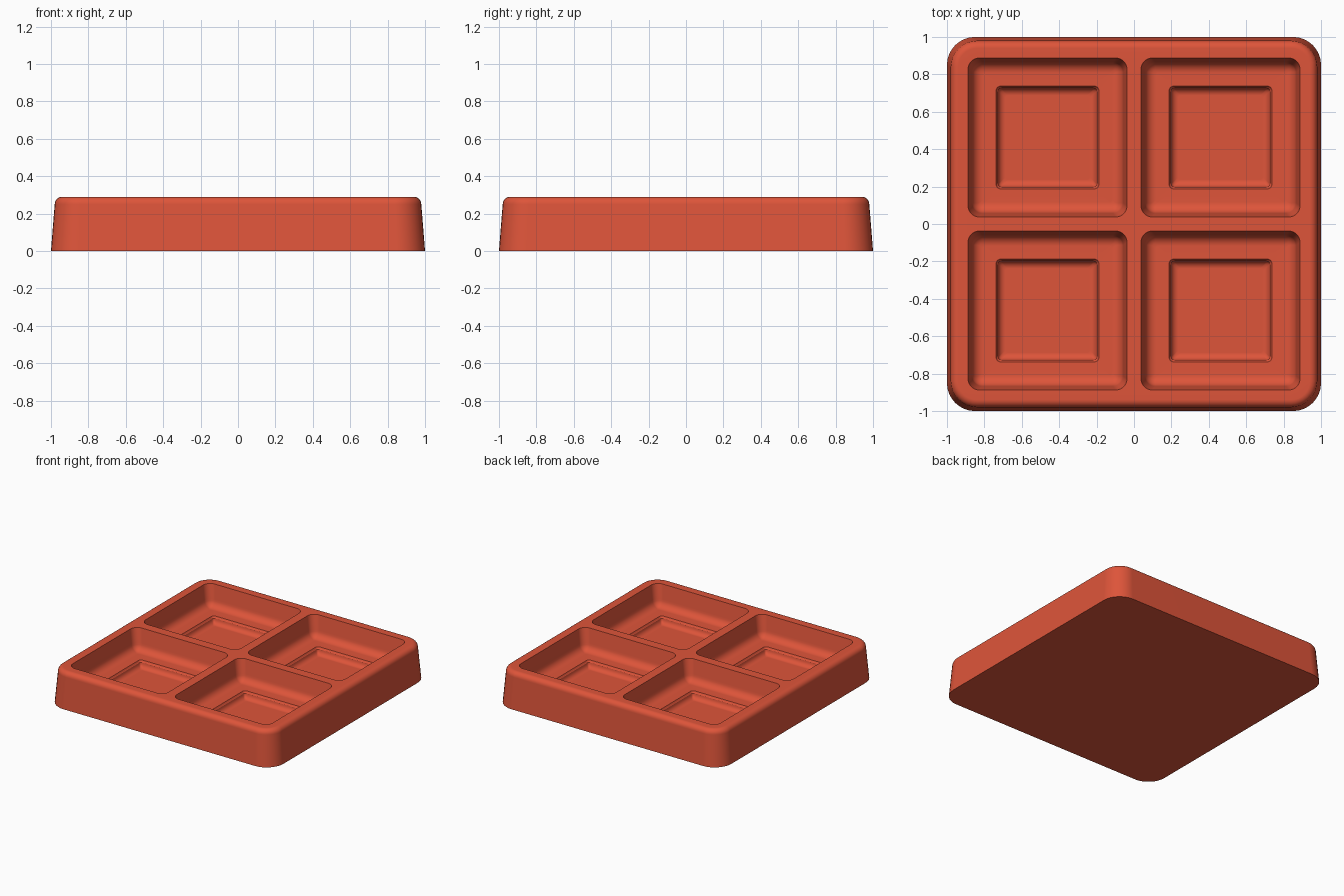
import bpy
import bmesh
import math

cube = bpy.data.objects.get("Cube")
if cube:
    bpy.data.objects.remove(cube, do_unlink=True)

TOP, FLOOR, WELL = 0.29, 0.12, 0.065
SEGMENTS = 8

red = bpy.data.materials.new("terracotta red")
red.use_nodes = True
red.diffuse_color = (0.73, 0.09, 0.042, 1)
red.node_tree.nodes["Principled BSDF"].inputs["Base Color"].default_value = red.diffuse_color


def ring(bm, cx, cy, half, radius, z):
    """Rounded square loop of vertices."""
    verts = []
    for corner in range(4):
        mid = math.radians(45 + 90 * corner)
        ox = cx + math.copysign(half - radius, math.cos(mid))
        oy = cy + math.copysign(half - radius, math.sin(mid))
        for i in range(SEGMENTS + 1):
            a = math.radians(90) * (corner + i / SEGMENTS)
            verts.append(bm.verts.new((ox + radius * math.cos(a), oy + radius * math.sin(a), z)))
    return verts


def loft(bm, cx, cy, sections):
    """Skin rounded squares given as (half, radius, z); return first and last loops."""
    loops = [ring(bm, cx, cy, *s) for s in sections]
    for low, high in zip(loops, loops[1:]):
        for i in range(len(low)):
            j = (i + 1) % len(low)
            bm.faces.new((low[i], low[j], high[j], high[i]))
    return loops[0], loops[-1]


def fillet(half, radius, z, size, steps, convex):
    """Quarter-round sections, either over an outer edge or into a floor."""
    out = []
    for i in range(steps + 1):
        a = math.radians(90) * i / steps
        if convex:
            inset, dz = size * (1 - math.cos(a)), size * math.sin(a)
        else:
            inset, dz = size * (1 - math.cos(a)), -size * math.sin(a)
        out.append((half - inset, max(radius - inset, 0.015), z + dz))
    return out


def loop_edges(bm, verts):
    return [bm.edges.get((verts[i - 1], verts[i])) for i in range(len(verts))]


bm = bmesh.new()

# Tapered outer wall with a rounded top edge
wall = [(1.0, 0.15, 0)] + fillet(0.98, 0.14, TOP - 0.04, 0.04, 6, True)
base, rim = loft(bm, 0, 0, wall)
bm.faces.new(base)
top_edges = loop_edges(bm, rim)

# Four pockets, each with a shallow square well in its floor
pocket = [(0.425, 0.06, TOP)] + fillet(0.405, 0.055, FLOOR + 0.06, 0.06, 6, False)
well = [(0.275, 0.025, FLOOR), (0.27, 0.022, FLOOR - 0.01)]
well += fillet(0.265, 0.02, FLOOR - 0.015, 0.04, 5, False)
well[-1] = (well[-1][0], well[-1][1], WELL)
for cx in (-0.4625, 0.4625):
    for cy in (-0.4625, 0.4625):
        mouth, bottom = loft(bm, cx, cy, pocket + well)
        bm.faces.new(bottom)
        top_edges += loop_edges(bm, mouth)

# Flat rim and cross-shaped dividers between the pockets
bmesh.ops.triangle_fill(bm, edges=top_edges, use_beauty=True, use_dissolve=False)
bmesh.ops.recalc_face_normals(bm, faces=bm.faces)

mesh = bpy.data.meshes.new("four_pocket_tray")
bm.to_mesh(mesh)
bm.free()
mesh.materials.append(red)
tray = bpy.data.objects.new("four_pocket_tray", mesh)
bpy.context.collection.objects.link(tray)

# Smooth rounds with crisp pocket edges
bpy.ops.object.select_all(action="DESELECT")
tray.select_set(True)
bpy.context.view_layer.objects.active = tray
bpy.ops.object.shade_smooth_by_angle(angle=math.radians(35))
normals = tray.modifiers.new("even_shading", "WEIGHTED_NORMAL")
normals.keep_sharp = True
